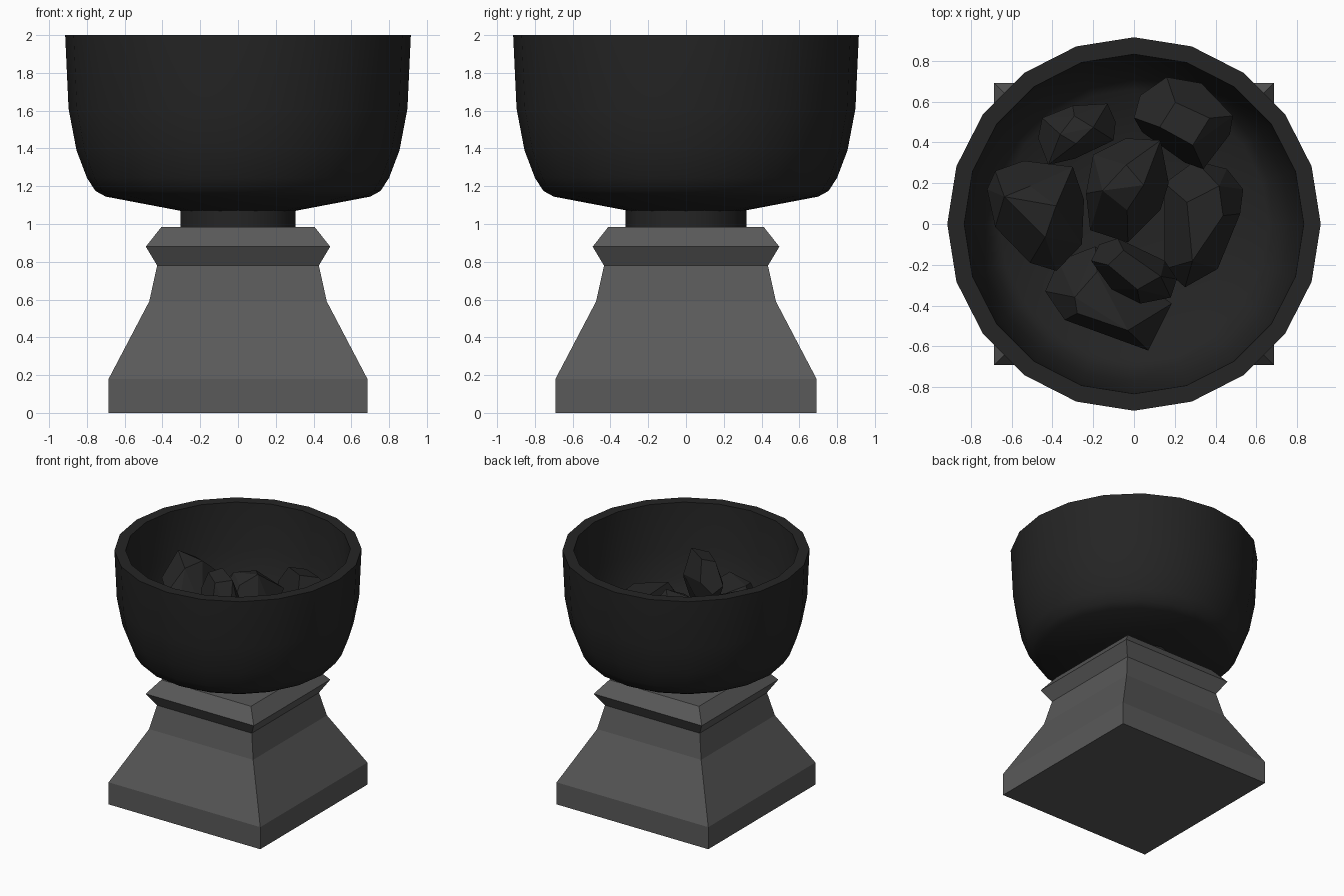
import bpy, bmesh, math, random
from mathutils import Vector

if "Cube" in bpy.data.objects:
    bpy.data.objects.remove(bpy.data.objects["Cube"])

random.seed(4)


def material(name, rgb):
    m = bpy.data.materials.new(name)
    m.diffuse_color = (*rgb, 1)
    m.use_nodes = True
    m.node_tree.nodes["Principled BSDF"].inputs["Base Color"].default_value = m.diffuse_color
    return m


STONE = material("grey stone", (0.100, 0.100, 0.100))
IRON = material("black iron", (0.018, 0.018, 0.018))
COAL = material("dark coal", (0.020, 0.020, 0.020))


def finish(name, bm, mat, smooth=None):
    bmesh.ops.recalc_face_normals(bm, faces=bm.faces)
    me = bpy.data.meshes.new(name)
    bm.to_mesh(me)
    bm.free()
    me.materials.append(mat)
    if smooth:
        me.polygons.foreach_set("use_smooth", [True] * len(me.polygons))
        me.set_sharp_from_angle(angle=math.radians(smooth))
    ob = bpy.data.objects.new(name, me)
    bpy.context.collection.objects.link(ob)
    return ob


def loft(name, rings, mat, smooth=None):
    """Skin a stack of equal-length point rings and cap both ends."""
    bm = bmesh.new()
    vs = [[bm.verts.new(p) for p in ring] for ring in rings]
    n = len(vs[0])
    for a, b in zip(vs, vs[1:]):
        for i in range(n):
            j = (i + 1) % n
            bm.faces.new((a[i], a[j], b[j], b[i]))
    bm.faces.new(vs[0])
    bm.faces.new(vs[-1])
    return finish(name, bm, mat, smooth)


def circle(r, z, n):
    return [(r * math.sin(2 * math.pi * i / n), r * math.cos(2 * math.pi * i / n), z)
            for i in range(n)]


def square(x, z):
    y = x + 0.006
    return [(x, y, z), (-x, y, z), (-x, -y, z), (x, -y, z)]


# square stone pedestal
loft("pedestal", [square(x, z) for x, z in (
    (0.685, 0), (0.685, 0.18), (0.47, 0.59), (0.428, 0.78),
    (0.488, 0.88), (0.405, 0.985))], STONE)

# ten-sided neck
loft("neck", [circle(0.32, z, 10) for z in (0.97, 1.09)], IRON, 40)

# bowl: outer wall, rim, inner wall, floor
loft("bowl", [circle(r, z, 20) for r, z in (
    (0.305, 1.07), (0.70, 1.145), (0.755, 1.175), (0.80, 1.245), (0.855, 1.39),
    (0.897, 1.61), (0.915, 2.0), (0.832, 2.0), (0.815, 1.62), (0.77, 1.42),
    (0.72, 1.29), (0.66, 1.235), (0.30, 1.16))], IRON, 40)


def coal(name, outline, low, high):
    """Faceted lump: hull of its plan outline plus smaller top and bottom facets."""
    bm = bmesh.new()
    c = sum((Vector(p) for p in outline), Vector((0, 0))) / len(outline)
    h = high - low
    for i, p in enumerate(outline):
        d = Vector(p) - c
        mid = low + h * random.uniform(0.35, 0.65)
        bm.verts.new((p[0], p[1], mid))
        if i % 2 == 0:
            q = c + d * random.uniform(0.4, 0.65)
            bm.verts.new((q.x, q.y, high - h * random.uniform(0, 0.14)))
            q = c + d * random.uniform(0.5, 0.7)
            bm.verts.new((q.x, q.y, low + h * random.uniform(0, 0.1)))
    res = bmesh.ops.convex_hull(bm, input=bm.verts)
    bmesh.ops.delete(bm, geom=[v for v in bm.verts if not v.link_faces], context='VERTS')
    bmesh.ops.dissolve_limit(bm, angle_limit=math.radians(12),
                             verts=bm.verts, edges=bm.edges)
    return finish(name, bm, COAL)


# seven lumps of coal
coal("coal_back_left", [(-.47, .42), (-.45, .52), (-.3, .58), (-.13, .59),
                        (-.09, .5), (-.1, .41), (-.29, .32), (-.42, .29)], 1.2, 1.56)
coal("coal_back_right", [(0, .52), (.03, .63), (.16, .72), (.33, .69), (.485, .53),
                         (.47, .44), (.34, .27), (.25, .3), (.04, .45)], 1.25, 1.73)
coal("coal_left", [(-.72, .17), (-.68, .26), (-.54, .31), (-.3, .28), (-.245, .12),
                   (-.255, -.1), (-.38, -.23), (-.51, -.19), (-.68, -.015)], 1.25, 1.79)
coal("coal_centre", [(-.235, .15), (-.2, .34), (-.04, .42), (.13, .41), (.17, .2),
                     (.13, .07), (-.03, -.09), (-.215, -.03)], 1.25, 1.74)
coal("coal_right", [(.15, .2), (.3, .31), (.455, .27), (.535, .17), (.52, .05),
                    (.41, -.22), (.25, -.31), (.15, -.22)], 1.2, 1.64)
coal("coal_front", [(-.435, -.33), (-.37, -.18), (-.19, -.11), (.185, -.39),
                    (.07, -.62), (-.12, -.575), (-.34, -.47)], 1.2, 1.66)
coal("coal_top", [(-.21, -.18), (-.17, -.1), (-.08, -.07), (.15, -.18), (.21, -.27),
                  (.18, -.36), (.03, -.39), (-.11, -.32)], 1.45, 1.89)
